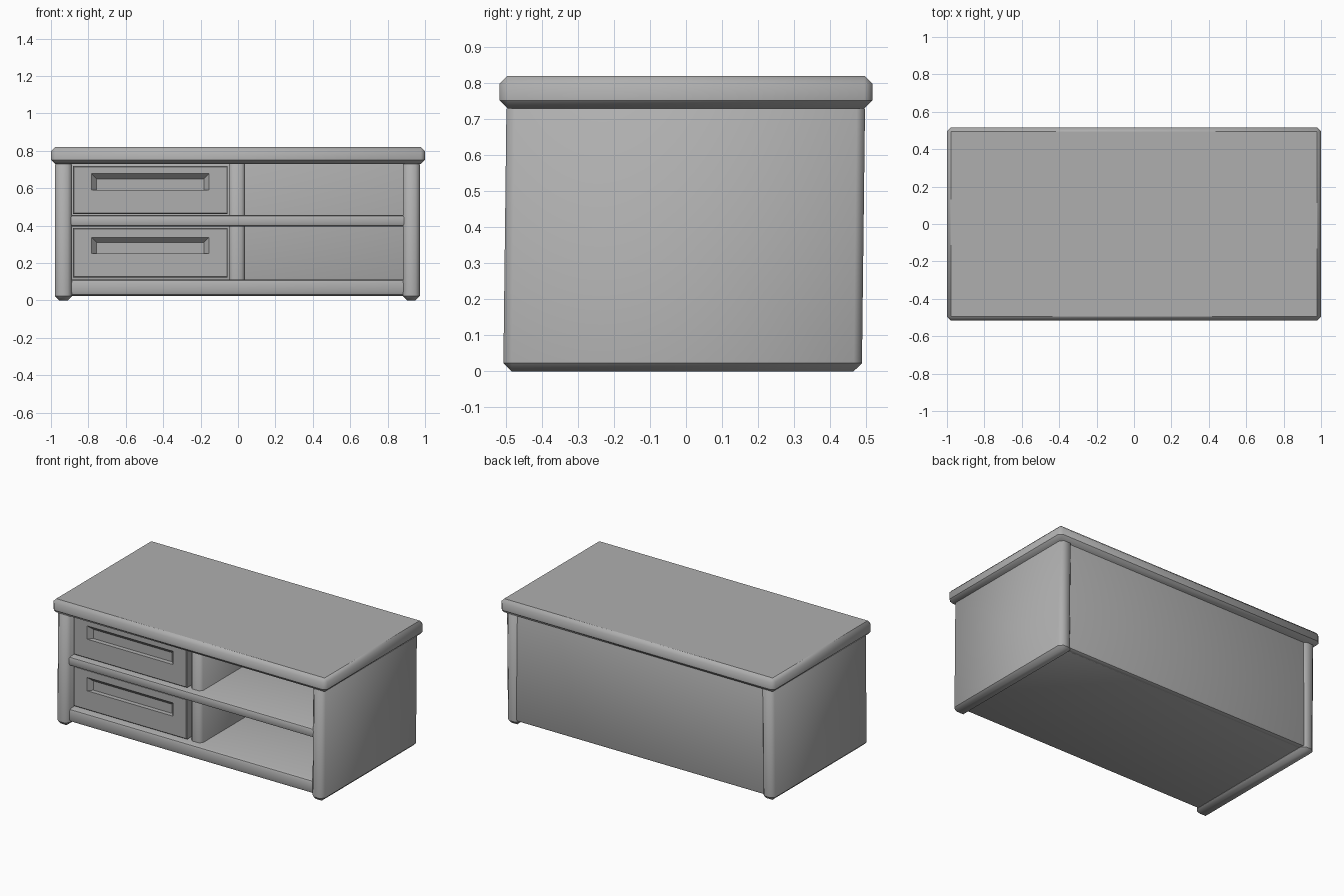
import bpy, bmesh

if "Cube" in bpy.data.objects:
    bpy.data.objects.remove(bpy.data.objects["Cube"])

grey = bpy.data.materials.new("dark_grey")
grey.diffuse_color = (0.43, 0.43, 0.43, 1)
grey.use_nodes = True
grey.node_tree.nodes["Principled BSDF"].inputs["Base Color"].default_value = grey.diffuse_color


def finish(name, bm, bevel=0.0, segments=1, soft=False):
    bmesh.ops.recalc_face_normals(bm, faces=bm.faces[:])
    if bevel:
        bmesh.ops.bevel(bm, geom=bm.edges[:], offset=bevel, segments=segments,
                        profile=0.5, affect='EDGES')
    bm.normal_update()
    if soft:
        # Upright corners blend; the flat top and the bottom chamfer stay crisp
        for e in bm.edges:
            a, b = (f.normal.z for f in e.link_faces)
            if (a < -0.5) != (b < -0.5) or (a > 0.9) != (b > 0.9):
                e.smooth = False
    mesh = bpy.data.meshes.new(name)
    bm.to_mesh(mesh)
    bm.free()
    mesh.materials.append(grey)
    ob = bpy.data.objects.new(name, mesh)
    bpy.context.collection.objects.link(ob)
    bpy.ops.object.select_all(action='DESELECT')
    bpy.context.view_layer.objects.active = ob
    ob.select_set(True)
    bpy.ops.object.shade_smooth_by_angle(angle=0.95 if soft else 0.6, keep_sharp_edges=True)
    return ob


def box(name, x, y, z, bevel=0.0, segments=1, lean=0.0, soft=False):
    """Box from (min, max) ranges; lean shifts the top along y."""
    bm = bmesh.new()
    bmesh.ops.create_cube(bm, size=1)
    for v in bm.verts:
        top = v.co.z > 0
        v.co = (x[v.co.x > 0], y[v.co.y > 0] + (lean if top else 0), z[top])
    return finish(name, bm, bevel, segments, soft)


def drawer(name, x, z, grip_x, grip_z):
    """Drawer block whose front has a recessed finger grip."""
    def ring(xr, zr, y):
        return [bm.verts.new((a, y, b)) for a, b in
                ((xr[0], zr[0]), (xr[1], zr[0]), (xr[1], zr[1]), (xr[0], zr[1]))]
    bm = bmesh.new()
    e = 0.005
    rings = [
        ring(x, z, 0.43),
        ring(x, z, -0.45),
        ring((x[0] + e, x[1] - e), (z[0] + e, z[1] - e), -0.455),
        ring(grip_x, grip_z, -0.455),
        ring((grip_x[0] + 0.027, grip_x[1] - 0.027), (grip_z[0], grip_z[1] - 0.028), -0.425),
    ]
    for a, b in zip(rings, rings[1:]):
        for i in range(4):
            j = (i + 1) % 4
            bm.faces.new((a[i], a[j], b[j], b[i]))
    bm.faces.new(rings[0])
    bm.faces.new(rings[-1])
    finish(name, bm)


# Table top and side panels
box("table_top", (-1, 1), (-0.517, 0.517), (0.73, 0.82), 0.022, soft=True)
box("left_side", (-0.978, -0.888), (-0.507, 0.488), (0, 0.75), 0.023, lean=0.009, soft=True)
box("right_side", (0.882, 0.972), (-0.507, 0.488), (0, 0.75), 0.023, lean=0.009, soft=True)

# Shelves and back panel
box("bottom_shelf", (-0.91, 0.91), (-0.485, 0.47), (0.025, 0.113), 0.02, 2)
box("middle_shelf", (-0.91, 0.91), (-0.485, 0.45), (0.395, 0.456), 0.016, 2)
box("back_panel", (-0.91, 0.91), (0.43, 0.483), (0.025, 0.74), 0.015, 2)

# Centre divider
box("divider", (-0.048, 0.037), (-0.435, 0.45), (0.08, 0.75), 0.018, soft=True)

# Drawers
for name, base, top, grip in (("upper_drawer", 0.463, 0.72, 0.59),
                              ("lower_drawer", 0.123, 0.388, 0.25)):
    drawer(name, (-0.882, -0.055), (base, top), (-0.783, -0.155), (grip, grip + 0.088))
